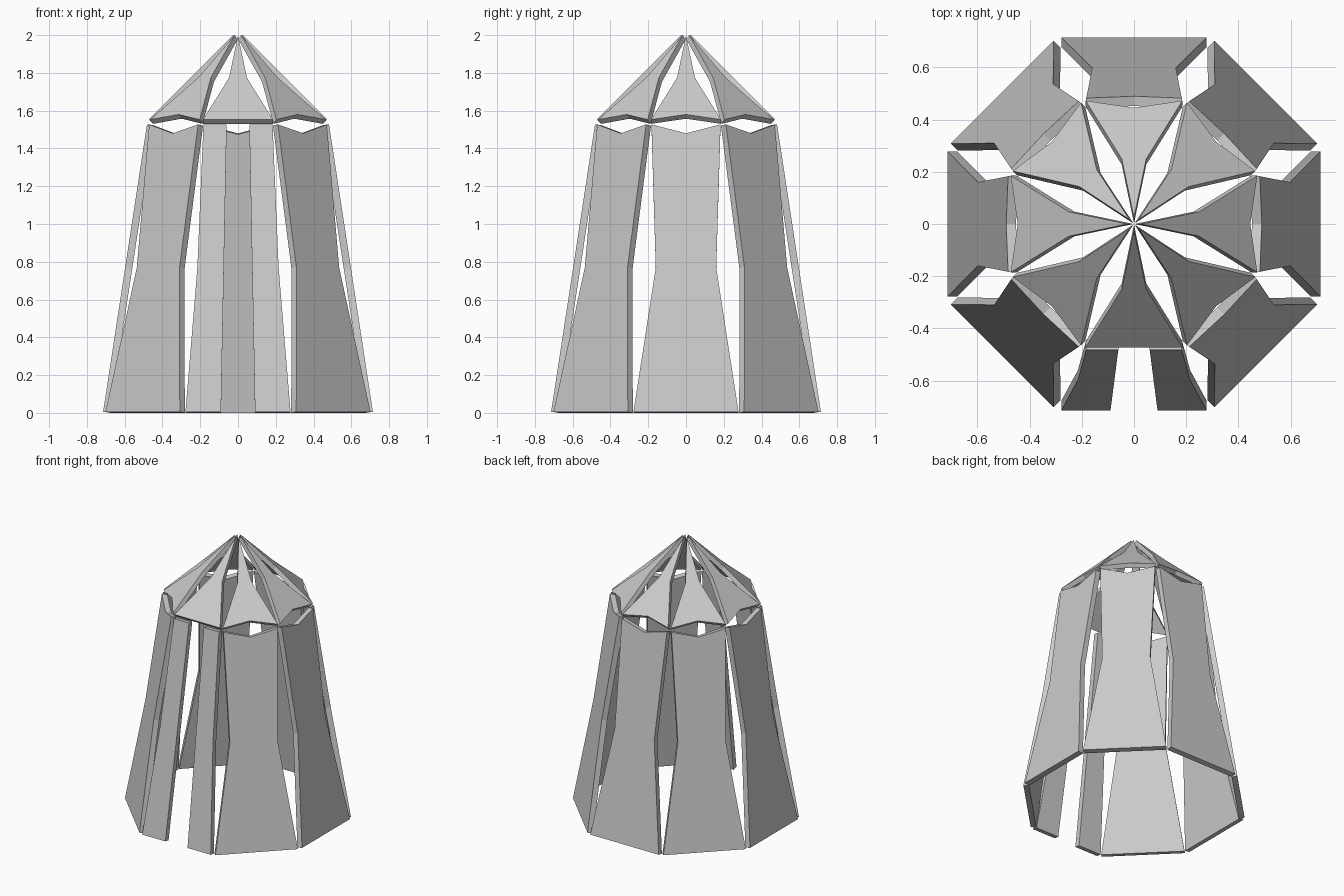
import bpy, bmesh
from math import sin, cos, pi
from mathutils import Vector, Matrix

cube = bpy.data.objects.get("Cube")
if cube:
    bpy.data.objects.remove(cube, do_unlink=True)

grey = bpy.data.materials.new("plain_grey")
grey.use_nodes = True
colour = (0.6, 0.6, 0.6, 1)
grey.diffuse_color = colour
grey.node_tree.nodes["Principled BSDF"].inputs["Base Color"].default_value = colour


def slab(name, outline, low, high, thickness, angle):
    """Flat plate on the sloping plane through low and high (radius, z).
    The outline is (sideways, z); thickness grows towards the inside."""
    slope = (high[0] - low[0]) / (high[1] - low[1])
    inward = Vector((-1, 0, slope)).normalized() * thickness
    turn = Matrix.Rotation(angle, 3, 'Z')
    bm = bmesh.new()
    outer = [Vector((low[0] + slope * (z - low[1]), s, z)) for s, z in outline]
    rings = [[bm.verts.new(turn @ (p + shift)) for p in outer]
             for shift in (Vector(), inward)]
    bm.faces.new(rings[0])
    bm.faces.new(rings[1][::-1])
    n = len(outer)
    for i in range(n):
        j = (i + 1) % n
        bm.faces.new((rings[0][j], rings[0][i], rings[1][i], rings[1][j]))
    bmesh.ops.recalc_face_normals(bm, faces=bm.faces)
    mesh = bpy.data.meshes.new(name)
    bm.to_mesh(mesh)
    bm.free()
    mesh.materials.append(grey)
    obj = bpy.data.objects.new(name, mesh)
    bpy.context.collection.objects.link(obj)


def mirrored(half, middle=()):
    """Close a half outline, listed bottom to top, with its mirror image."""
    return half + list(middle) + [(-s, z) for s, z in reversed(half)]


WALL = ((0.714, 0.006), (0.482, 1.527))
ROOF = ((0.472, 1.553), (0.025, 2.0))
wall_side = [(0.278, 0.006), (0.16, 0.77), (0.183, 1.527)]
door_side = [(0.278, 0.006), (0.215, 0.77), (0.183, 1.527),
             (0.06, 1.527), (0.09, 0.006)]
roof_side = [(0.185, 1.553), (0.047, 1.775)]

names = ["left", "back_left", "back", "back_right",
         "right", "front_right", "front", "front_left"]
for i, side in enumerate(names):
    angle = i * pi / 4
    roof = mirrored(roof_side, [(0, 2.0)])
    if side == "front":
        # Doorway: two narrow strips with an open gap, under a straight eave
        for sign, label in ((1, "left"), (-1, "right")):
            slab("doorway_strip_" + label,
                 [(sign * s, z) for s, z in door_side], *WALL, 0.038, angle)
    else:
        # Waisted wall with a notched top, under a notched eave
        slab("wall_panel_" + side, mirrored(wall_side, [(0, 1.48)]),
             *WALL, 0.038, angle)
        roof.append((0, 1.58))
    slab("roof_panel_" + side, roof, *ROOF, 0.032, angle)
